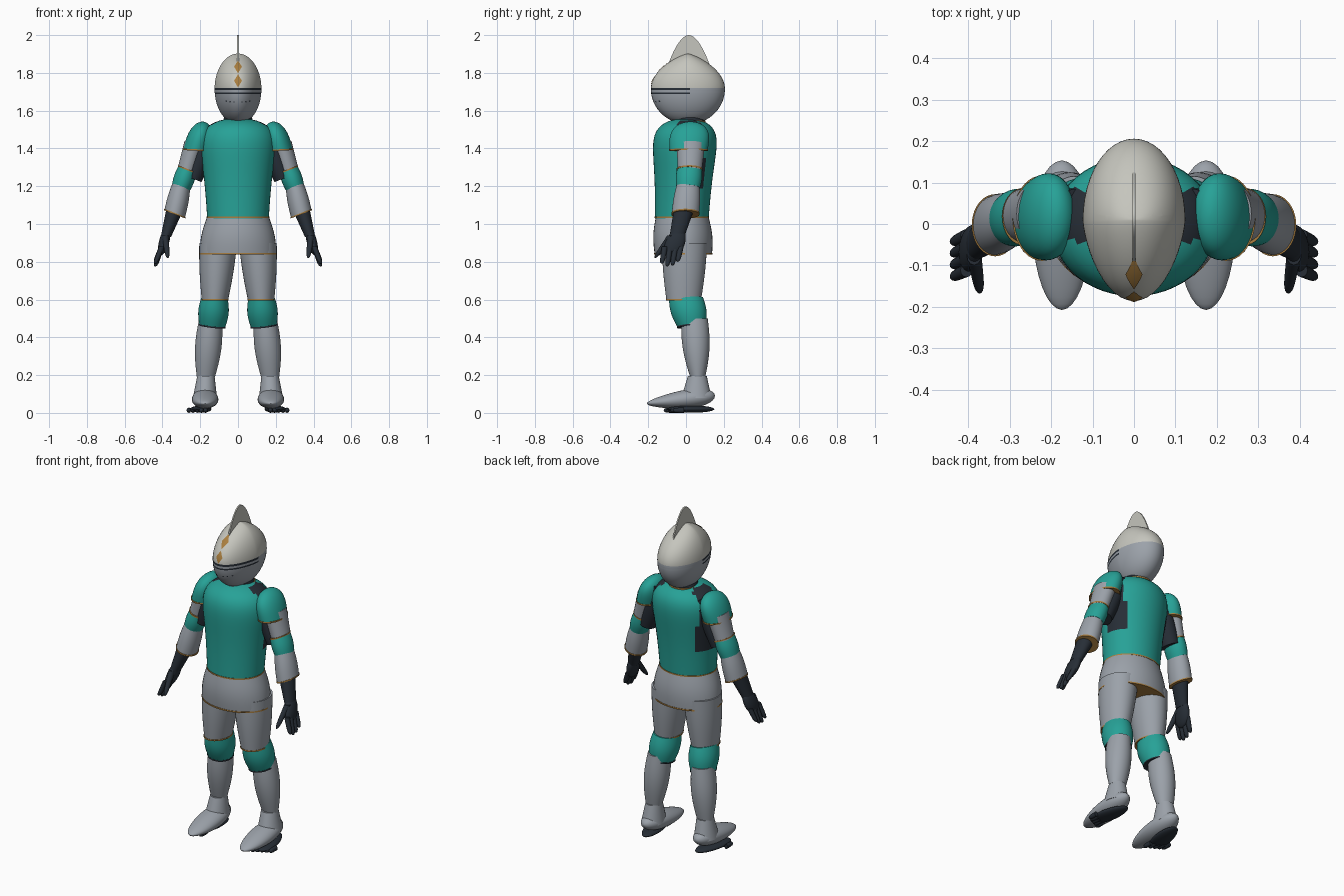
import bpy, bmesh, math
from mathutils import Vector

if "Cube" in bpy.data.objects:
    bpy.data.objects.remove(bpy.data.objects["Cube"])


def material(name, red, green, blue):
    mat = bpy.data.materials.new(name)
    mat.use_nodes = True
    colour = (red, green, blue, 1)
    mat.diffuse_color = colour
    mat.node_tree.nodes["Principled BSDF"].inputs["Base Color"].default_value = colour
    return mat


TEAL = material("teal plate", .02, .36, .31)
STEEL = material("blue grey steel", .33, .36, .4)
PALE = material("pale steel", .56, .56, .51)
DARK = material("dark cloth", .02, .027, .037)
GOLD = material("bronze trim", .4, .21, .05)
parts = []
X, Y, Z = Vector((1, 0, 0)), Vector((0, 1, 0)), Vector((0, 0, 1))
LEAN = Vector((.93, 0, .36))   # arm sections lean with the arm


def finish(name, bm, *mats):
    bmesh.ops.recalc_face_normals(bm, faces=bm.faces)
    mesh = bpy.data.meshes.new(name)
    bm.to_mesh(mesh)
    bm.free()
    for mat in mats:
        mesh.materials.append(mat)
    ob = bpy.data.objects.new(name, mesh)
    bpy.context.collection.objects.link(ob)
    parts.append(ob)
    return ob


def skin(rings, u=X, v=Y, side=1, sides=40, point=1):
    """Join ellipses (centre, radius_u, radius_v) into a closed body."""
    bm = bmesh.new()
    loops = []
    for centre, ru, rv in rings:
        loop = []
        for k in range(sides):
            angle = math.tau * k / sides
            s = math.sin(angle)
            if s < 0:
                s = -abs(s) ** point
            p = centre + u * ru * math.cos(angle) + v * rv * s
            loop.append(bm.verts.new((p.x * side, p.y, p.z)))
        loops.append(loop)
    for low, high in zip(loops, loops[1:]):
        for k in range(sides):
            n = (k + 1) % sides
            bm.faces.new((low[k], low[n], high[n], high[k]))
    bm.faces.new(loops[0])
    bm.faces.new(loops[-1])
    return bm


def straight(t):
    return 1


def egg(t):
    """Rounded at both ends."""
    return math.sqrt(max(0, 1 - (2 * t - 1) ** 2))


def dome(power):
    """Open at the start, rounded over at the end."""
    return lambda t: math.sqrt(max(0, 1 - t ** power))


def taper_rings(start, end, first, last, bulge=0, shape=straight, count=16):
    """Ellipses running from start to end, with radii going from first to last."""
    rings = []
    for i in range(count + 1):
        t = (1 - math.cos(math.pi * i / count)) / 2
        swell = bulge * math.sin(math.pi * t)
        size = max(shape(t), .03)
        ru, rv = [(a + (b - a) * t + swell) * size for a, b in zip(first, last)]
        rings.append((Vector(start).lerp(Vector(end), t), ru, rv))
    return rings


def band(name, centre, radii, mat, **frame):
    """Thin trim around a plate edge."""
    ru, rv = [r + .003 for r in radii]
    rings = [(Vector(centre) + Z * h, ru, rv) for h in (-.004, .004)]
    finish(name, skin(rings, **frame), mat)


def taper(name, mat, start, end, first, last, bulge=0, shape=straight, trim=None, **frame):
    finish(name, skin(taper_rings(start, end, first, last, bulge, shape), **frame), mat)
    if trim:
        band(name + "_rim", start, first, trim, **frame)


# Helmet: egg with a pointed face, steel below, pale skull above, two visor slits
rings = []
for i in range(33):
    angle = math.radians(-63 + 152 * i / 32)
    height, width = math.sin(angle), math.cos(angle)
    depth = width ** 1.6 if height > 0 else width
    rings.append((Vector((0, .01, 1.715 + .187 * height)), .124 * width, .196 * depth))
bm = skin(rings, sides=48, point=1.35)
SLITS = (1.688, 1.697, 1.709, 1.721)
for spot, normal in [(Z * h, Z) for h in SLITS] + [(Y * .02, Y)]:
    bmesh.ops.bisect_plane(bm, geom=bm.verts[:] + bm.edges[:] + bm.faces[:],
                           plane_co=spot, plane_no=normal)
for face in bm.faces:
    c = face.calc_center_median()
    slit = SLITS[0] < c.z < SLITS[1] or SLITS[2] < c.z < SLITS[3]
    face.material_index = 2 if slit and c.y < .02 else int(c.z > SLITS[3])
helmet = finish("helmet", bm, STEEL, PALE, DARK)


def decal(name, spots, sides, width, height, mat):
    """Thin marks laid on the front of the helmet."""
    bm = bmesh.new()
    for x, z in spots:
        angles = [math.tau * k / sides for k in range(sides)]
        bm.faces.new([bm.verts.new((x + width * math.cos(a), -.3, z + height * math.sin(a)))
                      for a in angles])
    bmesh.ops.triangulate(bm, faces=bm.faces)
    bmesh.ops.subdivide_edges(bm, edges=bm.edges, cuts=3, use_grid_fill=True)
    wrap = finish(name, bm, mat).modifiers.new("wrap", "SHRINKWRAP")
    wrap.target = helmet
    wrap.wrap_method = "PROJECT"
    wrap.use_project_y = True
    wrap.use_positive_direction = True
    wrap.use_negative_direction = False
    wrap.wrap_mode = "ABOVE_SURFACE"
    wrap.offset = .003


decal("helmet_ridge_marks", [(0, 1.757), (0, 1.83)], 4, .02, .034, GOLD)
decal("breath_holes", [(s * x, 1.645 + x / 10) for s in (-1, 1) for x in (.02, .04, .06)],
      6, .004, .004, DARK)

# Crest: thin upright fin with a bell outline
bm = bmesh.new()
outline = []
for i in range(21):
    along = i / 10 - 1
    outline.append(bm.verts.new((-.004, .015 + .115 * along,
                                 1.83 + .17 * (1 - abs(along) ** 1.9))))
fin = bm.faces.new(outline)
new = bmesh.ops.extrude_face_region(bm, geom=[fin])["geom"]
bmesh.ops.translate(bm, vec=X * .008, verts=[g for g in new if isinstance(g, bmesh.types.BMVert)])
finish("helmet_crest", bm, PALE)

# Neck and breastplate, with cloth showing on the shoulders and under the arms
taper("neck", DARK, (0, .02, 1.545), (0, .02, 1.6), (.08, .08), (.06, .06), trim=GOLD)
waist = (.163, .142)
bm = skin(taper_rings((0, -.022, 1.03), (0, 0, 1.56), waist, (.235, .2), -.012, dome(8), 30),
          sides=48)
for face in bm.faces:
    c = face.calc_center_median()
    strap = c.z > 1.49 and abs(c.x) > .09 and -.04 < c.y < .085
    armpit = 1.2 < c.z < 1.44 and abs(c.x) > .13 and -.02 < c.y < .1
    face.material_index = int(strap or armpit)
finish("breastplate", bm, TEAL, DARK)
band("waist_rim", (0, -.022, 1.035), waist, GOLD)

# Skirt
taper("skirt", STEEL, (0, -.014, .842), (0, -.02, 1.035), (.203, .152), (.165, .14),
      bulge=.01, trim=GOLD)

for s, side in ((1, "left_"), (-1, "right_")):
    # Legs
    taper(side + "thigh", STEEL, (.122, -.012, .6), (.105, -.008, .9), (.07, .092), (.1, .12),
          bulge=.005, trim=GOLD, side=s)
    taper(side + "knee_guard", TEAL, (.137, .03, .46), (.123, 0, .605), (.068, .075), (.07, .09),
          bulge=.011, trim=DARK, side=s, u=X + Z * .12, v=Y + Z * .08)
    taper(side + "greave", STEEL, (.17, .062, .19), (.145, .045, .5), (.048, .04), (.06, .07),
          bulge=.016, side=s)
    taper(side + "ankle", STEEL, (.175, .055, .08), (.17, .06, .195), (.064, .08), (.046, .05),
          side=s)
    taper(side + "shoe", STEEL, (.174, .153, .09), (.174, -.207, .05), (.075, .065), (.065, .03),
          shape=egg, side=s, v=Z)
    taper(side + "sole", DARK, (.175, .15, .02), (.215, -.1, .02), (.045, .02), (.06, .018),
          shape=egg, side=s, v=Z)
    for i in range(5):
        tip = Vector((.172 + .022 * i, -.118 + .012 * i, .014))
        taper(side + "toe_%d" % (i + 1), DARK, tip + Y * .06, tip, (.012, .014), (.013, .013),
              shape=dome(6), side=s, v=Z, sides=12)

    # Shoulder and arm
    taper(side + "shoulder_cloth", DARK, (.14, .025, 1.5), (.24, .02, 1.24), (.05, .06),
          (.05, .055), bulge=.008, side=s, u=LEAN)
    taper(side + "pauldron", TEAL, (.222, .014, 1.392), (.185, .024, 1.542), (.068, .1),
          (.068, .12), shape=dome(3), trim=GOLD, side=s, u=X + Z * .05)
    taper(side + "upper_arm", STEEL, (.275, .02, 1.27), (.232, .025, 1.42), (.05, .062),
          (.055, .075), side=s, u=LEAN)
    taper(side + "elbow_guard", TEAL, (.268, .018, 1.288), (.303, .012, 1.19), (.051, .066),
          (.05, .062), bulge=.005, trim=GOLD, side=s, u=LEAN)
    taper(side + "forearm", STEEL, (.335, -.003, 1.055), (.295, .012, 1.22), (.058, .072),
          (.046, .058), bulge=.005, trim=GOLD, side=s, u=LEAN)

    # Gloved hand
    taper(side + "glove_cuff", DARK, (.335, -.01, 1.08), (.38, -.046, .94), (.044, .054),
          (.027, .04), side=s, u=LEAN)
    taper(side + "palm", DARK, (.37, -.035, .98), (.412, -.076, .835), (.028, .045), (.026, .06),
          shape=egg, side=s, u=LEAN)
    for i, tip in enumerate((.79, .775, .78, .8)):
        y = -.112 + .028 * i
        taper(side + "finger_%d" % (i + 1), DARK, (.404, y, .88), (.438, y - .016, tip),
              (.015, .016), (.013, .013), shape=dome(9), side=s, sides=12)
    taper(side + "thumb", DARK, (.386, -.075, .94), (.372, -.164, .82), (.018, .024),
          (.012, .013), shape=dome(9), side=s, sides=12)

# Smooth shading with crisp plate edges
bpy.ops.object.select_all(action="DESELECT")
for ob in parts:
    ob.select_set(True)
bpy.context.view_layer.objects.active = helmet
bpy.ops.object.shade_smooth_by_angle(angle=math.radians(40))
